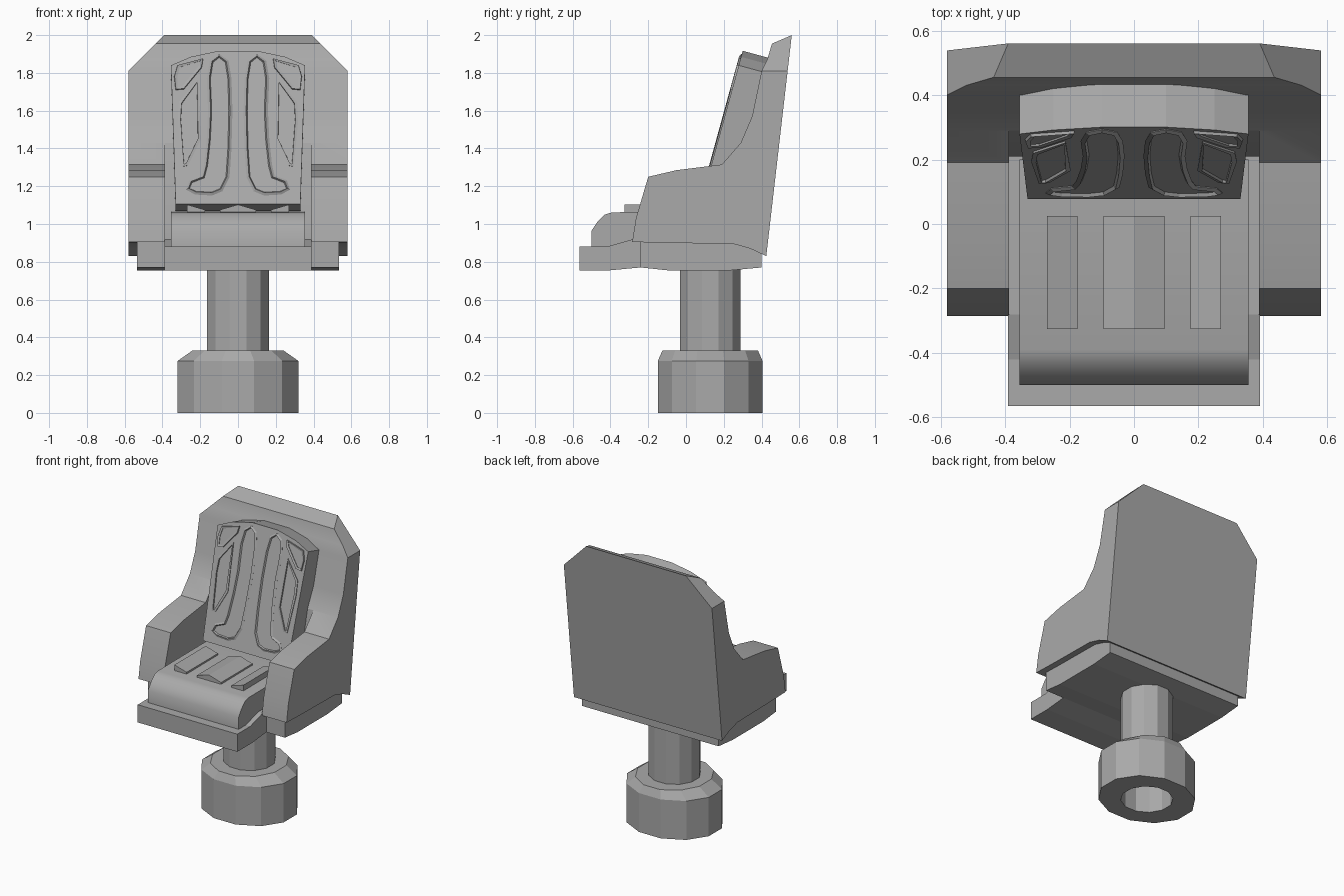
import bpy
import bmesh
from math import cos, sin, radians, tau
from mathutils import Vector

cube = bpy.data.objects.get("Cube")
if cube:
    bpy.data.objects.remove(cube, do_unlink=True)

GREY = (0.4, 0.4, 0.4, 1.0)
grey = bpy.data.materials.new("plain grey")
grey.use_nodes = True
grey.diffuse_color = GREY
grey.node_tree.nodes["Principled BSDF"].inputs["Base Color"].default_value = GREY


def finish(name, bm, smooth_angle=None):
    """Turn a bmesh into a named grey object."""
    bmesh.ops.recalc_face_normals(bm, faces=bm.faces[:])
    mesh = bpy.data.meshes.new(name)
    bm.to_mesh(mesh)
    bm.free()
    mesh.materials.append(grey)
    obj = bpy.data.objects.new(name, mesh)
    bpy.context.collection.objects.link(obj)
    if smooth_angle:
        select_only(obj)
        bpy.ops.object.shade_smooth_by_angle(angle=radians(smooth_angle))
    return obj


def select_only(obj):
    bpy.ops.object.select_all(action='DESELECT')
    obj.select_set(True)
    bpy.context.view_layer.objects.active = obj


def extrude_outline(points, offset):
    """Solid made by pushing a closed outline along an offset."""
    bm = bmesh.new()
    face = bm.faces.new([bm.verts.new(p) for p in points])
    made = bmesh.ops.extrude_face_region(bm, geom=[face], use_keep_orig=True)
    moved = [g for g in made["geom"] if isinstance(g, bmesh.types.BMVert)]
    bmesh.ops.translate(bm, verts=moved, vec=offset)
    return bm


def side_profile(profile, half_width):
    """Solid with a (y, z) side profile, centred across x."""
    points = [(-half_width, y, z) for y, z in profile]
    return extrude_outline(points, (2 * half_width, 0, 0))


def rings(name, sections, centre_y=0.128, sides=12):
    """Turned part built from (x radius, y radius, height) sections."""
    bm = bmesh.new()
    loops = []
    for rx, ry, z in sections:
        angles = [tau * (i + 0.5) / sides for i in range(sides)]
        loops.append([bm.verts.new((rx * cos(a), centre_y + ry * sin(a), z)) for a in angles])
    for low, high in zip(loops, loops[1:]):
        for i in range(sides):
            j = (i + 1) % sides
            bm.faces.new((low[i], low[j], high[j], high[i]))
    return finish(name, bm)


# Pedestal: hollow column standing in a chamfered foot
column = (0.17, 0.166)
rings("pedestal_column", [(*column, 0), (*column, 0.8)])
rings("pedestal_foot", [(*column, 0), (0.331, 0.287, 0), (0.331, 0.287, 0.275),
                        (0.25, 0.262, 0.33), (*column, 0.33)])

# Seat base: narrow front slab and wider pan under the shell
finish("front_slab", side_profile(
    [(-0.565, 0.755), (-0.4, 0.755), (-0.24, 0.77), (0.3, 0.77),
     (0.3, 0.92), (-0.28, 0.92), (-0.42, 0.88), (-0.565, 0.88)], 0.39))
finish("seat_pan", side_profile(
    [(-0.24, 0.77), (-0.1, 0.755), (0.24, 0.755), (0.4, 0.77),
     (0.4, 0.86), (0.25, 0.9), (-0.24, 0.91)], 0.535))

# Shell: arms and back share one side profile, with the top corners cut off
shell_bm = side_profile(
    [(-0.285, 0.905), (-0.265, 1.03), (-0.2, 1.25), (-0.05, 1.285), (0.19, 1.315),
     (0.29, 1.43), (0.35, 1.57), (0.4, 1.81), (0.43, 1.87), (0.455, 1.955),
     (0.56, 2.0), (0.425, 0.83), (0.34, 0.87), (0.25, 0.895), (-0.1, 0.9)], 0.58)
for side in (-1, 1):
    cut = bmesh.ops.bisect_plane(
        shell_bm, geom=shell_bm.verts[:] + shell_bm.edges[:] + shell_bm.faces[:],
        plane_co=(side * 0.58, 0, 1.81), plane_no=(side, 0, 1), clear_outer=True)
    rim = [g for g in cut["geom_cut"] if isinstance(g, bmesh.types.BMEdge)]
    bmesh.ops.edgeloop_fill(shell_bm, edges=rim)
shell = finish("seat_shell", shell_bm)

# Hollow out the space between the arms
cutter = finish("shell_cutter", side_profile(
    [(-1, 0.5), (0.21, 0.5), (0.21, 1.0), (0.302, 1.495), (-1, 1.495)], 0.387))
cutter.hide_render = True
hollow = shell.modifiers.new("hollow", 'BOOLEAN')
hollow.operation = 'DIFFERENCE'
hollow.solver = 'EXACT'
hollow.object = cutter
select_only(shell)
bpy.ops.object.modifier_apply(modifier=hollow.name)
bpy.data.objects.remove(cutter, do_unlink=True)
bpy.ops.object.shade_smooth_by_angle(angle=radians(20))

# Seat cushion with a rounded front
finish("seat_cushion", side_profile(
    [(-0.5, 0.86), (-0.5, 0.965), (-0.47, 1.01), (-0.43, 1.05), (-0.39, 1.062),
     (0.2, 1.065), (0.2, 0.86)], 0.355), 35)


def seat_pad(name, top_line):
    """Tilted pad on the seat, drawn as an (x, z) top line."""
    left, right = top_line[0][0], top_line[-1][0]
    outline = [(x, -0.325, z) for x, z in top_line]
    outline += [(right, -0.325, 1.05), (left, -0.325, 1.05)]
    finish(name, extrude_outline(outline, (0, 0.35, 0)))


seat_pad("centre_seat_pad", [(-0.095, 1.075), (0, 1.103), (0.095, 1.075)])
seat_pad("right_seat_pad", [(-0.27, 1.103), (-0.175, 1.075)])
seat_pad("left_seat_pad", [(0.175, 1.075), (0.27, 1.103)])


# Backrest cushion: arched front outline on a leaning plane, pushed backwards
def on_backrest(x, z):
    return Vector((x, 0.077 + 0.275 * (z - 1.105), z))


half = [(0.33, 1.105), (0.34, 1.4), (0.355, 1.84), (0.25, 1.885), (0.1, 1.917)]
outline = half + [(-x, z) for x, z in reversed(half)]
finish("backrest_cushion", extrude_outline([on_backrest(x, z) for x, z in outline],
                                           (0, 0.135, -0.037)))

# Raised piping on the backrest, mirrored to both sides
piping = {
    "long": [(0.14, 1.86), (0.155, 1.77), (0.148, 1.6), (0.155, 1.45), (0.17, 1.31),
             (0.185, 1.25), (0.25, 1.225), (0.265, 1.185), (0.225, 1.165), (0.14, 1.16),
             (0.09, 1.18), (0.055, 1.25), (0.045, 1.4), (0.04, 1.6), (0.045, 1.77),
             (0.06, 1.86), (0.1, 1.89)],
    "middle": [(0.215, 1.755), (0.305, 1.64), (0.31, 1.55), (0.29, 1.31),
               (0.27, 1.315), (0.205, 1.45)],
    "upper": [(0.19, 1.87), (0.315, 1.835), (0.33, 1.78), (0.325, 1.715),
              (0.29, 1.72), (0.2, 1.83)],
}
for label, loop in piping.items():
    for side, sign in (("left", 1), ("right", -1)):
        curve = bpy.data.curves.new(f"{side}_{label}_piping", 'CURVE')
        curve.dimensions = '3D'
        curve.bevel_depth = 0.011
        curve.bevel_resolution = 0
        spline = curve.splines.new('POLY')
        spline.points.add(len(loop) - 1)
        for point, (x, z) in zip(spline.points, loop):
            point.co = (*on_backrest(sign * x, z), 1)
        spline.use_cyclic_u = True
        curve.materials.append(grey)
        pipe = bpy.data.objects.new(curve.name, curve)
        bpy.context.collection.objects.link(pipe)
        select_only(pipe)
        bpy.ops.object.convert(target='MESH')
        bpy.ops.object.shade_flat()
